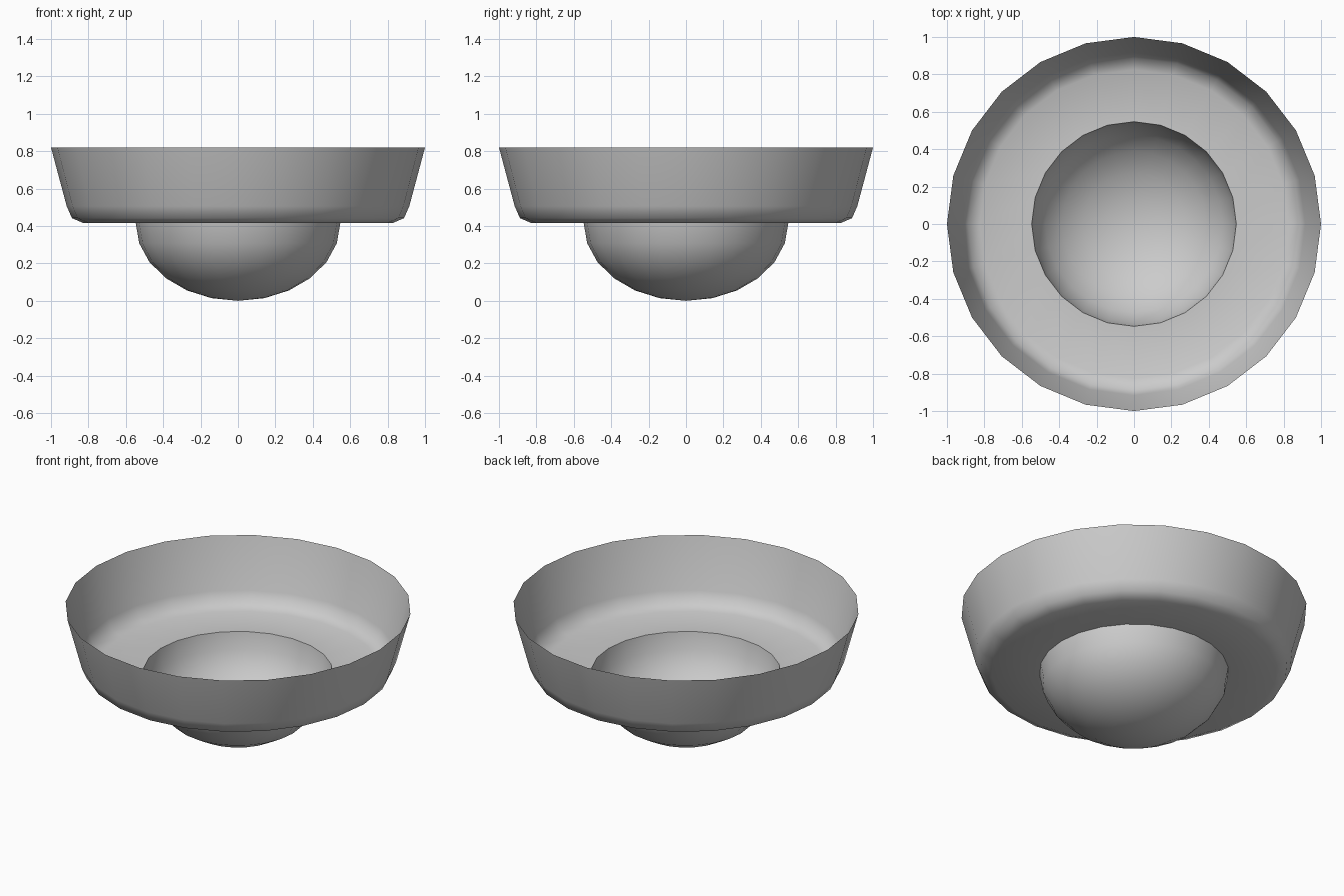
import bpy, bmesh, math

if "Cube" in bpy.data.objects:
    bpy.data.objects.remove(bpy.data.objects["Cube"])

SIDES = 24


def lathe(name, profile):
    """Spin a (radius, z) profile around z into a thin smooth shell."""
    bm = bmesh.new()
    verts = [bm.verts.new((r, 0, z)) for r, z in profile]
    edges = [bm.edges.new(pair) for pair in zip(verts, verts[1:])]
    bmesh.ops.spin(bm, geom=verts + edges, cent=(0, 0, 0), axis=(0, 0, 1),
                   angle=2 * math.pi, steps=SIDES, use_duplicate=False)
    bmesh.ops.remove_doubles(bm, verts=bm.verts, dist=1e-4)
    bmesh.ops.recalc_face_normals(bm, faces=bm.faces)
    mesh = bpy.data.meshes.new(name)
    bm.to_mesh(mesh)
    bm.free()
    obj = bpy.data.objects.new(name, mesh)
    bpy.context.collection.objects.link(obj)
    bpy.ops.object.select_all(action='DESELECT')
    obj.select_set(True)
    bpy.context.view_layer.objects.active = obj
    bpy.ops.object.shade_smooth_by_angle(angle=math.radians(60))
    return obj


FLOOR, HOLE = 0.415, 0.547

# Hollow lower half-round cup, open at the top
cup = [(HOLE * math.sin(math.radians(a)), FLOOR * (1 - math.cos(math.radians(a))))
       for a in range(0, 91, 15)]

# Flat ring floor, rounded corner and flared wall continue from the cup rim
wall = [(0.825, FLOOR), (0.888, 0.442), (0.916, 0.506), (1.0, 0.82)]

lathe("stepped_bowl", cup + wall)
